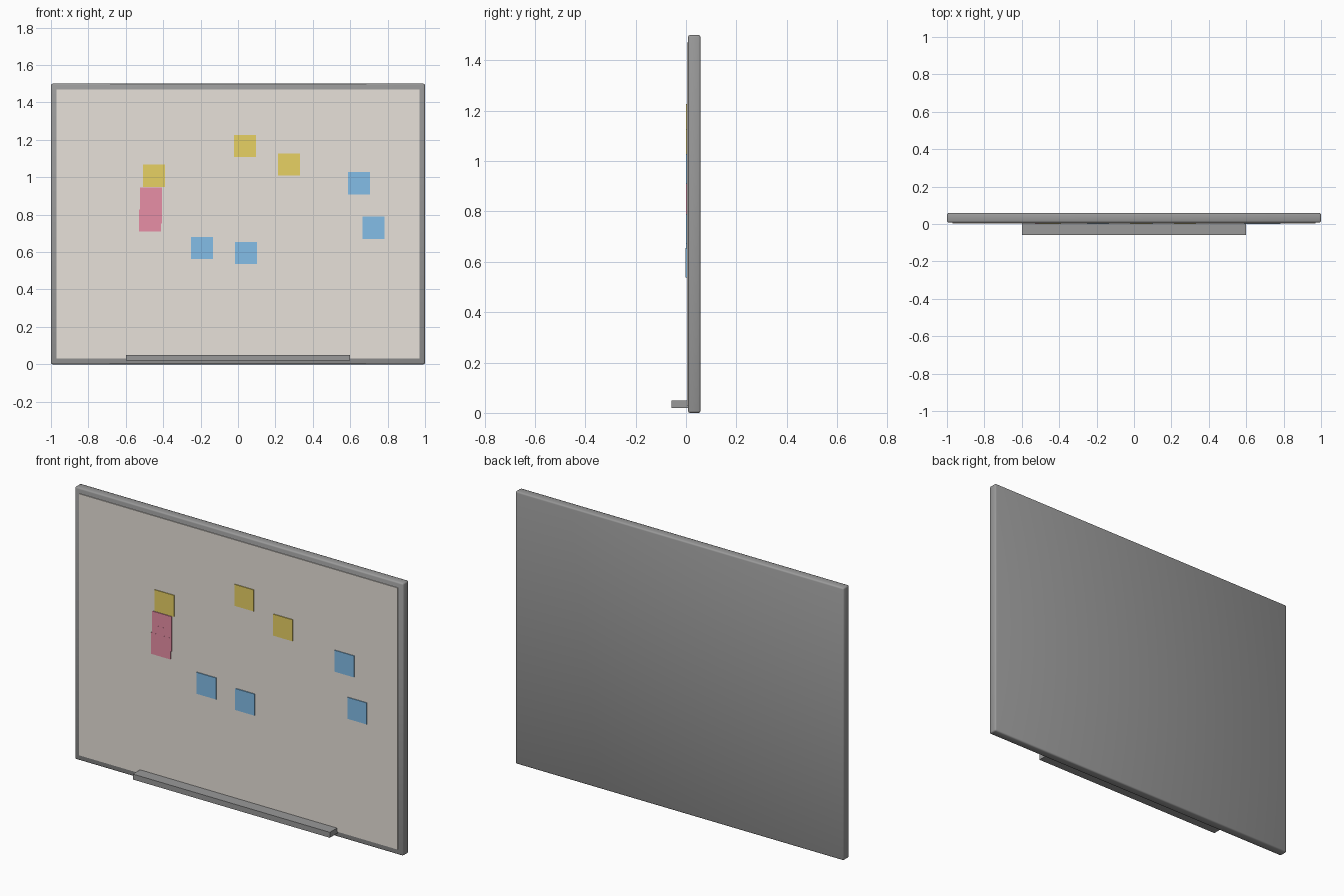
import bpy

if "Cube" in bpy.data.objects:
    bpy.data.objects.remove(bpy.data.objects["Cube"])


def material(name, rgb):
    m = bpy.data.materials.new(name)
    m.diffuse_color = (*rgb, 1)
    m.use_nodes = True
    m.node_tree.nodes["Principled BSDF"].inputs["Base Color"].default_value = m.diffuse_color
    return m


grey = material("frame grey", (0.32, 0.32, 0.32))
white = material("warm white", (0.85, 0.80, 0.74))
yellow = material("note yellow", (0.88, 0.70, 0.14))
pink = material("note pink", (0.88, 0.30, 0.42))
blue = material("note blue", (0.25, 0.56, 0.88))


def box(name, x, y, z, mat):
    """Box from (min, max) ranges on each axis."""
    ranges = (x, y, z)
    bpy.ops.mesh.primitive_cube_add(size=1, location=[(a + b) / 2 for a, b in ranges])
    ob = bpy.context.object
    ob.name = name
    ob.scale = [b - a for a, b in ranges]
    bpy.ops.object.transform_apply(location=False, rotation=False, scale=True)
    ob.data.materials.append(mat)
    return ob


# Backing frame with softened edges
frame = box("frame", (-1, 1), (0.008, 0.058), (0, 1.5), grey)
bevel = frame.modifiers.new("soft edges", 'BEVEL')
bevel.width = 0.008
bevel.segments = 2
frame.data.shade_smooth()

# Writing surface, slightly proud of the frame
box("writing_surface", (-0.97, 0.97), (0.004, 0.012), (0.03, 1.47), white)

# Pen tray
box("pen_tray", (-0.6, 0.6), (-0.058, 0.012), (0.02, 0.05), grey)

# Sticky notes: centre positions by colour
notes = [
    ("yellow_note", yellow, [(-0.449, 1.008), (0.037, 1.168), (0.273, 1.067)]),
    ("pink_note", pink, [(-0.465, 0.887), (-0.465, 0.813), (-0.471, 0.768)]),
    ("blue_note", blue, [(0.647, 0.968), (0.725, 0.73), (-0.193, 0.622), (0.043, 0.596)]),
]
h = 0.059
for name, mat, centres in notes:
    for i, (x, z) in enumerate(centres):
        front = -0.0004 * i
        box(f"{name}_{i + 1}", (x - h, x + h), (front, 0.005), (z - h, z + h), mat)
